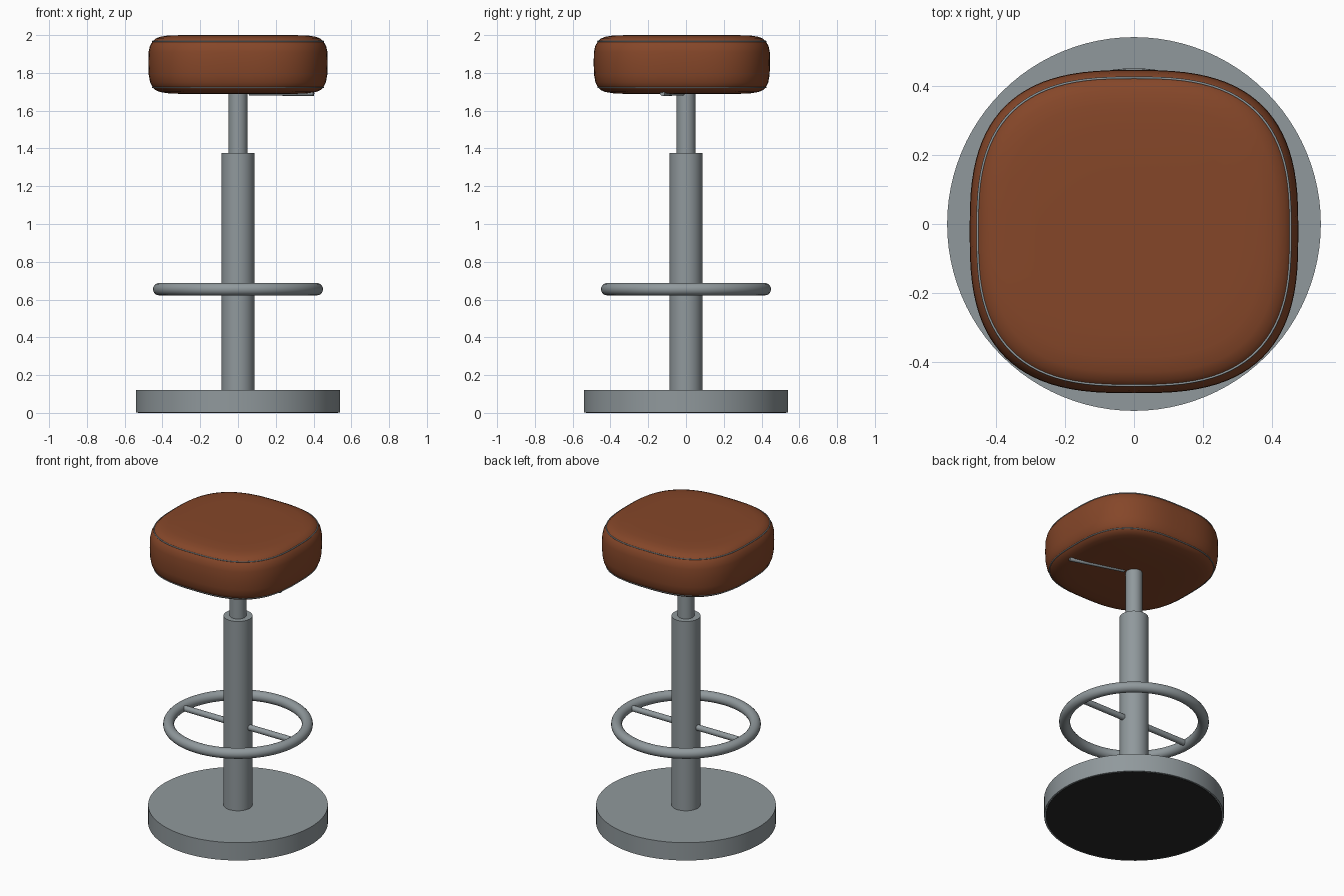
import bpy, math
from mathutils import Vector

if "Cube" in bpy.data.objects:
    bpy.data.objects.remove(bpy.data.objects["Cube"])


def material(name, rgb):
    m = bpy.data.materials.new(name)
    m.diffuse_color = (*rgb, 1)
    m.use_nodes = True
    m.node_tree.nodes["Principled BSDF"].inputs["Base Color"].default_value = m.diffuse_color
    return m


METAL = material("grey metal", (0.28, 0.318, 0.334))
LEATHER = material("brown leather", (0.235, 0.062, 0.022))
RUBBER = material("black rubber", (0.022, 0.022, 0.022))


def finish(name, mat, angle=40):
    ob = bpy.context.object
    ob.name = name
    ob.data.materials.append(mat)
    bpy.ops.object.shade_smooth_by_angle(angle=math.radians(angle))
    return ob


def rod(name, a, b, radius, sides=48, mat=METAL):
    a, b = Vector(a), Vector(b)
    d = b - a
    bpy.ops.mesh.primitive_cylinder_add(
        vertices=sides, radius=radius, depth=d.length, location=(a + b) / 2,
        rotation=d.to_track_quat('Z', 'Y').to_euler())
    return finish(name, mat)


def outline(scale, z, n=96):
    """Rounded-square ring of points for the cushion."""
    p = 2 / 2.8
    pts = []
    for i in range(n):
        t = math.tau * i / n
        c, s = math.cos(t), math.sin(t)
        pts.append((0.475 * scale * math.copysign(abs(c) ** p, c),
                    0.467 * scale * math.copysign(abs(s) ** p, s) - 0.022, z))
    return pts


def mesh_object(name, verts, faces, mat):
    me = bpy.data.meshes.new(name)
    me.from_pydata(verts, [], faces)
    ob = bpy.data.objects.new(name, me)
    bpy.context.collection.objects.link(ob)
    bpy.ops.object.select_all(action='DESELECT')
    bpy.context.view_layer.objects.active = ob
    ob.select_set(True)
    return finish(name, mat, 60)


# Base plate with a thin floor pad, and telescoping column
rod("base", (0, 0, 0.002), (0, 0, 0.12), 0.54, 96)
rod("floor_pad", (0, 0, 0), (0, 0, 0.003), 0.53, 96, RUBBER)
rod("lower_column", (0, 0, 0.12), (0, 0, 1.375), 0.087)
rod("upper_column", (0, 0, 1.375), (0, 0, 1.70), 0.05)

# Foot ring with a cross bar through the column
bpy.ops.mesh.primitive_torus_add(major_radius=0.417, minor_radius=0.033,
                                 major_segments=96, minor_segments=20,
                                 location=(0, 0, 0.655))
finish("foot_ring", METAL)
for side, label in ((1, "right"), (-1, "left")):
    rod("foot_bar_" + label, (side * 0.07, 0, 0.655), (side * 0.41, 0, 0.655), 0.019, 20)

# Height lever under the seat
rod("height_lever", (0.06, -0.02, 1.693), (0.40, -0.125, 1.691), 0.013, 16)

# Cushion: rounded-square rings stacked along a soft profile
N = 96
profile = [(0.3, 1.687), (0.6, 1.688), (0.78, 1.692), (0.87, 1.699), (0.92, 1.709),
           (0.952, 1.724), (0.98, 1.75), (0.995, 1.79), (1.0, 1.85), (0.997, 1.91),
           (0.982, 1.943), (0.952, 1.966), (0.92, 1.981), (0.87, 1.991), (0.78, 1.998),
           (0.6, 2.0), (0.3, 2.0)]
verts, faces = [], []
for s, z in profile:
    verts += outline(s, z, N)
for r in range(len(profile) - 1):
    for i in range(N):
        j = (i + 1) % N
        faces.append((r * N + i, r * N + j, (r + 1) * N + j, (r + 1) * N + i))
faces.append(tuple(reversed(range(N))))
faces.append(tuple(range((len(profile) - 1) * N, len(profile) * N)))
mesh_object("seat_cushion", verts, faces, LEATHER)

# Thin piping around the top and bottom edges of the cushion
for name, z in (("top_piping", 1.967), ("bottom_piping", 1.723)):
    curve = bpy.data.curves.new(name, 'CURVE')
    curve.dimensions = '3D'
    curve.bevel_depth = 0.0035
    curve.bevel_resolution = 2
    spline = curve.splines.new('POLY')
    spline.points.add(N - 1)
    for pt, co in zip(spline.points, outline(0.952, z, N)):
        pt.co = (*co, 1)
    spline.use_cyclic_u = True
    curve.materials.append(METAL)
    bpy.context.collection.objects.link(bpy.data.objects.new(name, curve))
